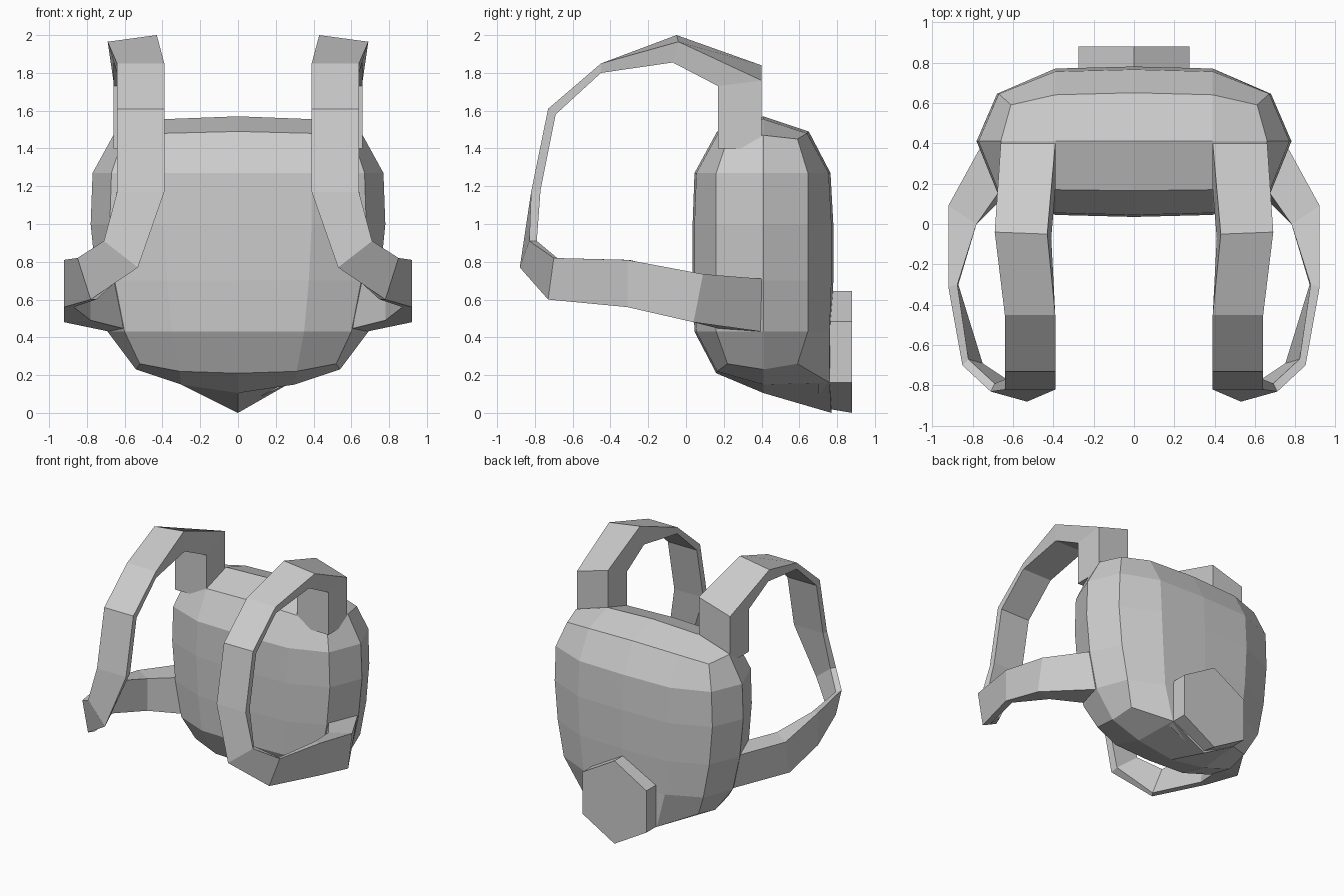
import bpy

if "Cube" in bpy.data.objects:
    bpy.data.objects.remove(bpy.data.objects["Cube"], do_unlink=True)

grey = bpy.data.materials.new("plain grey")
grey.use_nodes = True
grey.diffuse_color = (0.6, 0.6, 0.6, 1)
grey.node_tree.nodes["Principled BSDF"].inputs["Base Color"].default_value = (0.6, 0.6, 0.6, 1)


def build(name, verts, faces):
    """Flat shaded mesh with outward normals."""
    import bmesh
    bm = bmesh.new()
    vs = [bm.verts.new(v) for v in verts]
    for f in faces:
        bm.faces.new([vs[i] for i in f])
    bmesh.ops.recalc_face_normals(bm, faces=bm.faces)
    mesh = bpy.data.meshes.new(name)
    bm.to_mesh(mesh)
    bm.free()
    mesh.materials.append(grey)
    ob = bpy.data.objects.new(name, mesh)
    bpy.context.collection.objects.link(ob)
    return ob


def bridge(count, n):
    """Quads joining successive rings of n points."""
    return [(r * n + i, r * n + (i + 1) % n, (r + 1) * n + (i + 1) % n, (r + 1) * n + i)
            for r in range(count - 1) for i in range(n)]


def ring(half):
    """Mirror a front-to-back half outline into a closed ring."""
    return half + [(-x, y, z) for x, y, z in half[-2:0:-1]]


# Bag body: z, side x, panel x, front y, back y
SIDE_Y = 0.41
levels = [(1.27, 0.77, 0.39, 0.055, 0.755), (1.0, 0.78, 0.39, 0.045, 0.77),
          (0.7, 0.75, 0.375, 0.045, 0.77), (0.43, 0.69, 0.35, 0.055, 0.76)]
top = [(0, 0.165, 1.49), (0.39, 0.17, 1.48), (0.61, 0.22, 1.45), (0.66, SIDE_Y, 1.47),
       (0.61, 0.59, 1.45), (0.39, 0.64, 1.48), (0, 0.65, 1.49)]
bottom = [(0, 0.16, 0.21), (0.31, 0.165, 0.22), (0.52, 0.22, 0.26), (0.54, SIDE_Y, 0.23),
          (0.52, 0.59, 0.26), (0.28, 0.76, 0.16), (0, 0.77, 0)]
rings = [ring(top)]
for z, sx, px, f, b in levels:
    cx = sx * 0.87
    rings.append(ring([(0, f - 0.01, z), (px, f, z), (cx, 0.16, z), (sx, SIDE_Y, z),
                       (cx, 0.645, z), (px, b, z), (0, b + 0.01, z)]))
rings.append(ring(bottom))
verts = [v for r in rings for v in r]
faces = bridge(len(rings), 12)

# Domed caps with a ridge across the middle
for base, px, pz, mz in ((0, 0.39, 1.555, 1.57), (60, 0.3, 0.15, 0.105)):
    c = len(verts)
    verts += [(px, SIDE_Y, pz), (0, SIDE_Y, mz), (-px, SIDE_Y, pz)]
    for quad in ((0, 1, c, c + 1), (1, 2, 3, c), (3, 4, 5, c), (5, 6, c + 1, c),
                 (6, 7, c + 2, c + 1), (7, 8, 9, c + 2), (9, 10, 11, c + 2), (11, 0, c + 1, c + 2)):
        q = [i if i >= c else base + i for i in quad]
        if quad == (0, 1, c, c + 1):
            q = [base, base + 1, c, c + 1]
        faces.append(q)
build("bag_body", verts, faces)

# Hexagonal pouch on the back
hexagon = [(0, 0), (0.275, 0.16), (0.275, 0.485), (0, 0.645), (-0.275, 0.485), (-0.275, 0.16)]
pouch = [(x, y, z) for y in (0.7, 0.88) for x, z in hexagon]
pouch[0] = (0, 0.7, 0.03)
build("back_pouch", pouch, bridge(2, 6) + [range(6), range(6, 12)])

# Shoulder strap: inner-edge outside, outer-edge outside, outer-edge inside, inner-edge inside
strap = [
    [(0.39, 0.4, 1.4), (0.66, 0.4, 1.4), (0.66, 0.17, 1.4), (0.39, 0.17, 1.4)],
    [(0.39, 0.4, 1.84), (0.66, 0.4, 1.76), (0.66, 0.17, 1.73), (0.39, 0.17, 1.74)],
    [(0.43, -0.05, 2.0), (0.69, -0.04, 1.965), (0.66, -0.07, 1.855), (0.41, -0.07, 1.855)],
]
for oy, oz, iy, iz in ((-0.45, 1.85, -0.45, 1.8), (-0.73, 1.61, -0.69, 1.58), (-0.82, 1.17, -0.77, 1.18)):
    strap.append([(0.39, oy, oz), (0.64, oy, oz), (0.64, iy, iz), (0.39, iy, iz)])
strap += [
    [(0.53, -0.88, 0.77), (0.71, -0.83, 0.91), (0.69, -0.79, 0.91), (0.54, -0.83, 0.79)],
    [(0.78, -0.73, 0.6), (0.85, -0.7, 0.82), (0.82, -0.67, 0.81), (0.75, -0.69, 0.6)],
    [(0.92, -0.31, 0.56), (0.92, -0.31, 0.81), (0.875, -0.3, 0.81), (0.87, -0.3, 0.56)],
    [(0.92, 0.04, 0.48), (0.92, 0.09, 0.735), (0.78, 0.0, 0.74), (0.78, 0.0, 0.49)],
    [(0.68, 0.4, 0.43), (0.75, 0.4, 0.71), (0.64, 0.2, 0.71), (0.58, 0.2, 0.44)],
]
n = len(strap)
strap_faces = bridge(n, 4) + [range(4), range(4 * n - 4, 4 * n)]
for name, s in (("left_strap", 1), ("right_strap", -1)):
    build(name, [(s * x, y, z) for sec in strap for x, y, z in sec], strap_faces)
